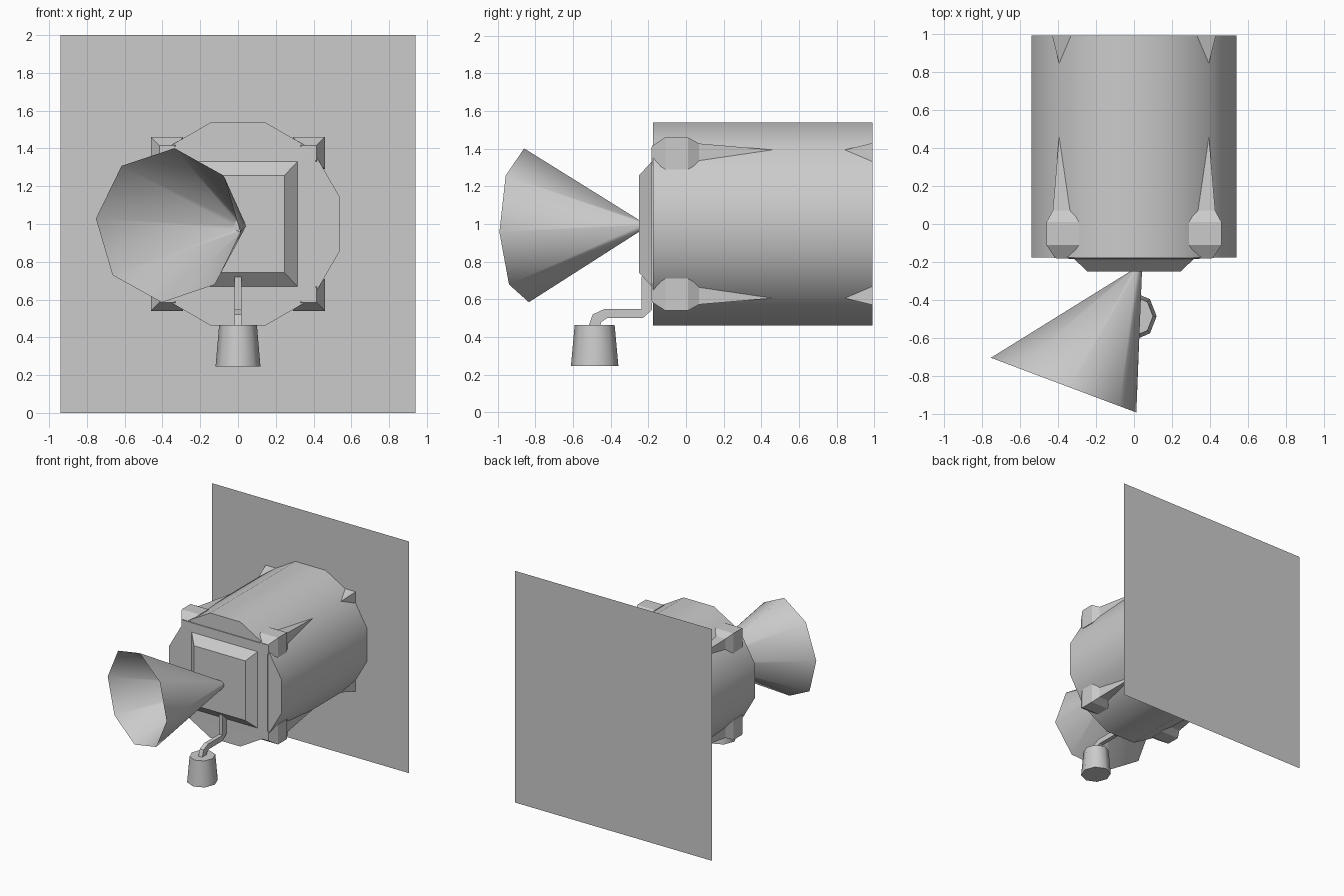
import bpy, bmesh
from math import sin, cos, pi, radians
from mathutils import Vector

if "Cube" in bpy.data.objects:
    bpy.data.objects.remove(bpy.data.objects["Cube"])


def loft(name, rings, cap_start=True, cap_end=True, smooth=None):
    """Skin a list of equal-length point rings into one object."""
    bm = bmesh.new()
    loops = [[bm.verts.new(p) for p in r] for r in rings]
    n = len(loops[0])
    for a, b in zip(loops, loops[1:]):
        for i in range(n):
            j = (i + 1) % n
            bm.faces.new((a[i], a[j], b[j], b[i]))
    if cap_start:
        bm.faces.new(loops[0][::-1])
    if cap_end:
        bm.faces.new(loops[-1])
    bmesh.ops.recalc_face_normals(bm, faces=bm.faces)
    me = bpy.data.meshes.new(name)
    bm.to_mesh(me)
    bm.free()
    ob = bpy.data.objects.new(name, me)
    bpy.context.collection.objects.link(ob)
    if smooth:
        bpy.context.view_layer.objects.active = ob
        ob.select_set(True)
        bpy.ops.object.shade_smooth_by_angle(angle=radians(smooth))
        ob.select_set(False)
    return ob


def ring(center, u, w, r, n, start=0.0):
    c, u, w = Vector(center), Vector(u), Vector(w)
    return [c + r * (sin(a) * u + cos(a) * w)
            for a in (start + 2 * pi * i / n for i in range(n))]


def rect(y, hx, hz, cx=0.0, cz=1.0):
    return [(cx + sx * hx, y, cz + sz * hz)
            for sx, sz in ((-1, -1), (1, -1), (1, 1), (-1, 1))]


X, Y, Z = (1, 0, 0), (0, 1, 0), (0, 0, 1)
BACK = 0.99

# square wall panel at the back
bpy.ops.mesh.primitive_plane_add(size=1, location=(0, BACK, 1), rotation=(pi / 2, 0, 0))
panel = bpy.context.object
panel.name = "back_panel"
panel.scale = (1.88, 2.0, 1)

# twelve-sided barrel, open where it meets the panel
loft("barrel", [ring((0, y, 1), X, Z, 0.557, 12, pi / 12) for y in (-0.175, BACK)],
     cap_end=False, smooth=35)

# face plate with raised, bevelled centre
loft("face_plate", [rect(-0.17, 0.41, 0.41), rect(-0.182, 0.41, 0.41),
                    rect(-0.183, 0.315, 0.33), rect(-0.25, 0.245, 0.257)], cap_start=False)

# four corner rods: knob at the front, waist sunk into the barrel, flare at the back
ROD = [(-0.18, 0.04), (-0.11, 0.085), (0.01, 0.085), (0.07, 0.052),
       (0.47, 0.018), (0.66, 0.010), (0.84, 0.018), (BACK, 0.055)]
for sx, side in ((-1, "left"), (1, "right")):
    for sz, level in ((-1, "lower"), (1, "upper")):
        loft(f"corner_rod_{level}_{side}",
             [rect(y, h, h, 0.375 * sx, 1 + 0.375 * sz) for y, h in ROD], cap_end=False)

# eight-sided horn, skewed to the left
turn = radians(20.6)
loft("horn", [ring((0.01, -0.25, 0.99), X, Z, 0.032, 8, radians(5)),
              ring((-0.37, -0.847, 0.993), (cos(turn), -sin(turn), 0), Z, 0.41, 8, radians(5))],
     cap_end=False, smooth=50)

# bent arm: cross-sections follow the side profile (outer y,z and inner y,z)
ARM = [(-0.235, 0.72, -0.18, 0.72), (-0.235, 0.55, -0.18, 0.545),
       (-0.235, 0.548, -0.23, 0.50), (-0.435, 0.548, -0.42, 0.50),
       (-0.495, 0.52, -0.45, 0.48), (-0.52, 0.45, -0.46, 0.45)]
loft("hook_arm", [[(-0.018, a, b), (0.018, a, b), (0.018, c, d), (-0.018, c, d)]
                  for a, b, c, d in ARM])

# hanging cup
loft("hanging_cup", [ring((0, -0.485, z), X, (0, 1.06, 0), r, 8)
                     for z, r in ((0.245, 0.119), (0.465, 0.1))], smooth=50)
